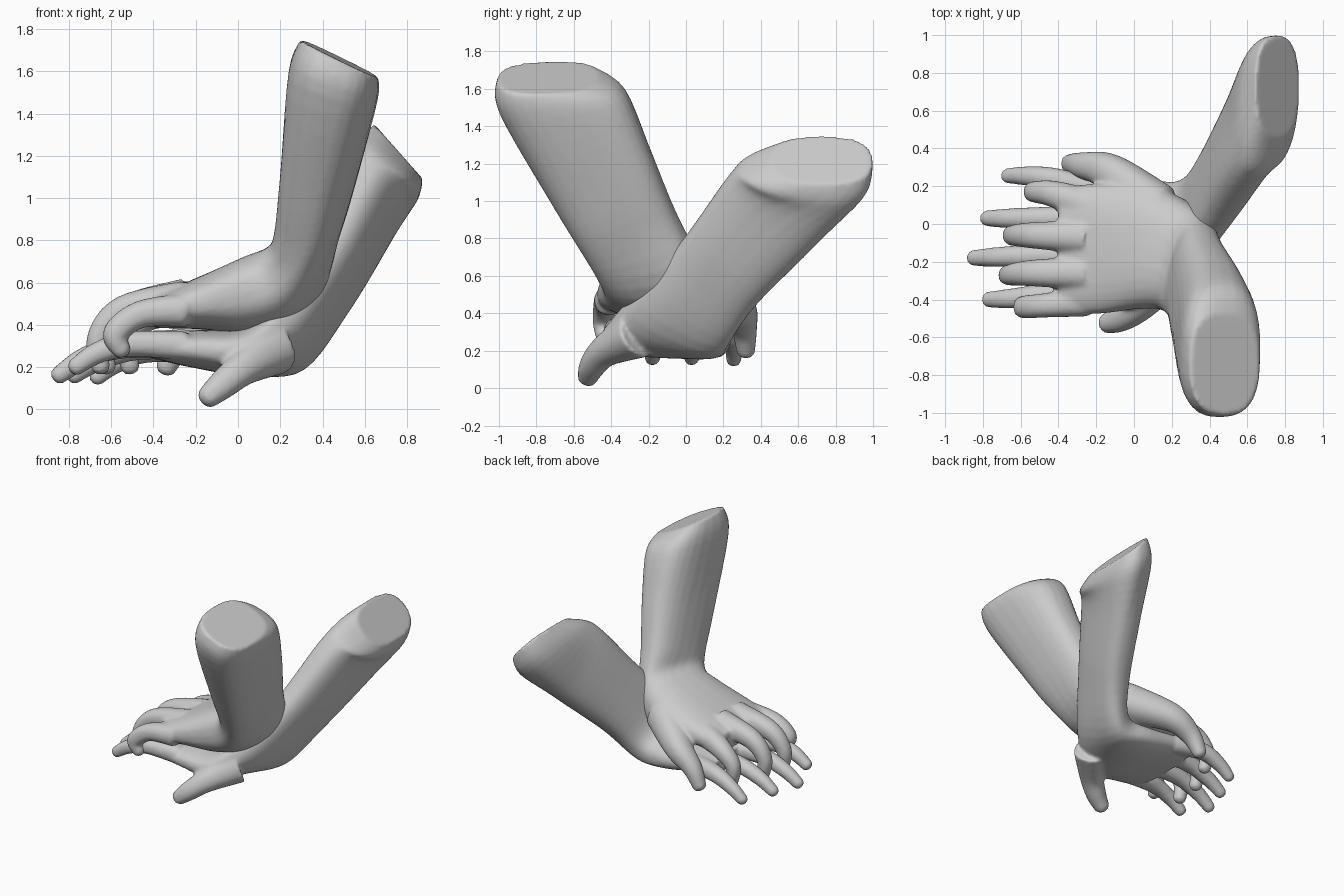
import bpy, bmesh
from math import sin, cos, pi, copysign
from mathutils import Vector as V

SIDES = 28


def catmull(rows, steps=5):
    """Smoothly interpolate rows of numbers."""
    out = []
    n = len(rows)
    for i in range(n - 1):
        a, b, c, d = (rows[max(0, min(n - 1, i + k))] for k in (-1, 0, 1, 2))
        for s in range(steps):
            t = s / steps
            out.append([0.5 * (2 * q + (r - p) * t + (2 * p - 5 * q + 4 * r - u) * t * t
                        + (3 * q - p - 3 * r + u) * t ** 3) for p, q, r, u in zip(a, b, c, d)])
    out.append(list(rows[-1]))
    return out


def loft(bm, sections, power=2.0):
    """Skin a closed tube through (centre, half-width vector, half-depth vector)."""
    rings = []
    for c, w, t in sections:
        ring = []
        for k in range(SIDES):
            a = 2 * pi * k / SIDES
            u = copysign(abs(cos(a)) ** (2 / power), cos(a))
            v = copysign(abs(sin(a)) ** (2 / power), sin(a))
            ring.append(bm.verts.new(c + w * u + t * v))
        rings.append(ring)
    for r, s in zip(rings, rings[1:]):
        for k in range(SIDES):
            j = (k + 1) % SIDES
            bm.faces.new((r[k], r[j], s[j], s[k]))
    bm.faces.new(rings[0])
    bm.faces.new(rings[-1])


def body(bm, rows):
    """Forearm, wrist and palm; each row is centre, width vector, depth vector."""
    loft(bm, [(V(r[:3]), V(r[3:6]), V(r[6:])) for r in catmull(rows)], 2.6)


def finger(bm, points):
    """Round-tipped finger through rows of x, y, z, radius."""
    p = catmull(points, 6)
    sections = []
    for i, (x, y, z, r) in enumerate(p):
        d = (V(p[min(i + 1, len(p) - 1)][:3]) - V(p[max(i - 1, 0)][:3])).normalized()
        t = d.cross(V((0, 1, 0))).normalized()
        sections.append((V((x, y, z)), t.cross(d) * r, t * r))
    c, w, t = sections[-1]
    for a in (0.35, 0.7, 1.05, 1.35):
        sections.append((c + d * w.length * 0.8 * sin(a), w * cos(a), t * cos(a)))
    loft(bm, sections, 2.2)


def hand(name, rows, fingers):
    bm = bmesh.new()
    body(bm, rows)
    for f in fingers:
        finger(bm, f)
    bmesh.ops.recalc_face_normals(bm, faces=bm.faces)
    me = bpy.data.meshes.new(name)
    bm.to_mesh(me)
    bm.free()
    ob = bpy.data.objects.new(name, me)
    bpy.context.collection.objects.link(ob)
    m = ob.modifiers.new("fuse", 'REMESH')
    m.mode = 'VOXEL'
    m.voxel_size = 0.014
    m.use_smooth_shade = True
    s = ob.modifiers.new("soften", 'SMOOTH')
    s.factor = 0.5
    s.iterations = 5


# Upper hand: arm comes down from -y, fingers curl over the lower hand
hand("upper_hand_and_forearm", [
    (0.48, -0.74, 1.66, 0, 0.27, 0.01, 0.185, 0, -0.09),
    (0.45, -0.66, 1.53, 0.02, 0.34, 0.05, 0.21, 0, -0.07),
    (0.39, -0.455, 1.13, 0.06, 0.265, 0.135, 0.175, -0.03, -0.02),
    (0.33, -0.31, 0.84, 0.06, 0.25, 0.10, 0.14, -0.03, -0.04),
    (0.25, -0.19, 0.63, 0.09, 0.27, 0.02, 0.08, -0.02, -0.15),
    (0.05, -0.12, 0.54, 0.03, 0.33, -0.01, 0.02, 0, -0.18),
    (-0.18, -0.13, 0.505, 0, 0.345, 0, 0, 0, -0.125),
    (-0.40, -0.14, 0.46, 0, 0.335, 0, 0, 0, -0.075),
], [
    # little, ring, middle, index, thumb
    [(-0.25, -0.41, 0.47, 0.08), (-0.46, -0.43, 0.45, 0.065), (-0.58, -0.44, 0.36, 0.06), (-0.55, -0.44, 0.28, 0.045)],
    [(-0.25, -0.26, 0.52, 0.09), (-0.54, -0.26, 0.47, 0.07), (-0.66, -0.27, 0.34, 0.055), (-0.65, -0.27, 0.20, 0.045)],
    [(-0.25, -0.07, 0.53, 0.09), (-0.53, -0.06, 0.47, 0.07), (-0.64, -0.06, 0.34, 0.055), (-0.62, -0.06, 0.20, 0.045)],
    [(-0.25, 0.10, 0.49, 0.09), (-0.43, 0.16, 0.44, 0.07), (-0.53, 0.17, 0.34, 0.055), (-0.51, 0.17, 0.20, 0.045)],
    [(0.12, 0.08, 0.54, 0.14), (-0.12, 0.27, 0.43, 0.10), (-0.27, 0.31, 0.32, 0.07), (-0.34, 0.32, 0.20, 0.05)],
])

# Lower hand: arm comes down from +y, fingers reach out flat underneath
hand("lower_hand_and_forearm", [
    (0.76, 0.73, 1.22, 0, 0.27, 0, 0.115, 0, -0.13),
    (0.70, 0.63, 1.12, 0, 0.33, -0.06, 0.15, 0, -0.12),
    (0.60, 0.46, 0.95, 0, 0.23, -0.19, 0.14, -0.03, -0.05),
    (0.43, 0.18, 0.62, 0, 0.20, -0.17, 0.115, -0.03, -0.05),
    (0.26, -0.03, 0.36, 0, 0.26, -0.11, 0.06, -0.02, -0.12),
    (0.05, -0.10, 0.27, 0, 0.34, -0.02, 0.01, 0, -0.11),
    (-0.20, -0.10, 0.285, 0, 0.34, 0, 0, 0, -0.09),
    (-0.38, -0.09, 0.295, 0, 0.33, 0, 0, 0, -0.06),
], [
    # index, middle, ring, little, thumb
    [(-0.25, -0.36, 0.30, 0.07), (-0.50, -0.38, 0.31, 0.06), (-0.66, -0.395, 0.27, 0.052), (-0.77, -0.40, 0.20, 0.042)],
    [(-0.25, -0.17, 0.31, 0.07), (-0.55, -0.17, 0.30, 0.06), (-0.73, -0.175, 0.24, 0.052), (-0.85, -0.18, 0.16, 0.042)],
    [(-0.25, 0.03, 0.31, 0.07), (-0.50, 0.03, 0.29, 0.06), (-0.67, 0.03, 0.23, 0.052), (-0.78, 0.03, 0.16, 0.042)],
    [(-0.22, 0.18, 0.29, 0.07), (-0.44, 0.24, 0.28, 0.06), (-0.58, 0.255, 0.22, 0.05), (-0.67, 0.255, 0.15, 0.04)],
    [(0.17, -0.26, 0.29, 0.13), (0.03, -0.43, 0.20, 0.085), (-0.07, -0.50, 0.12, 0.07), (-0.14, -0.525, 0.06, 0.055)],
])
